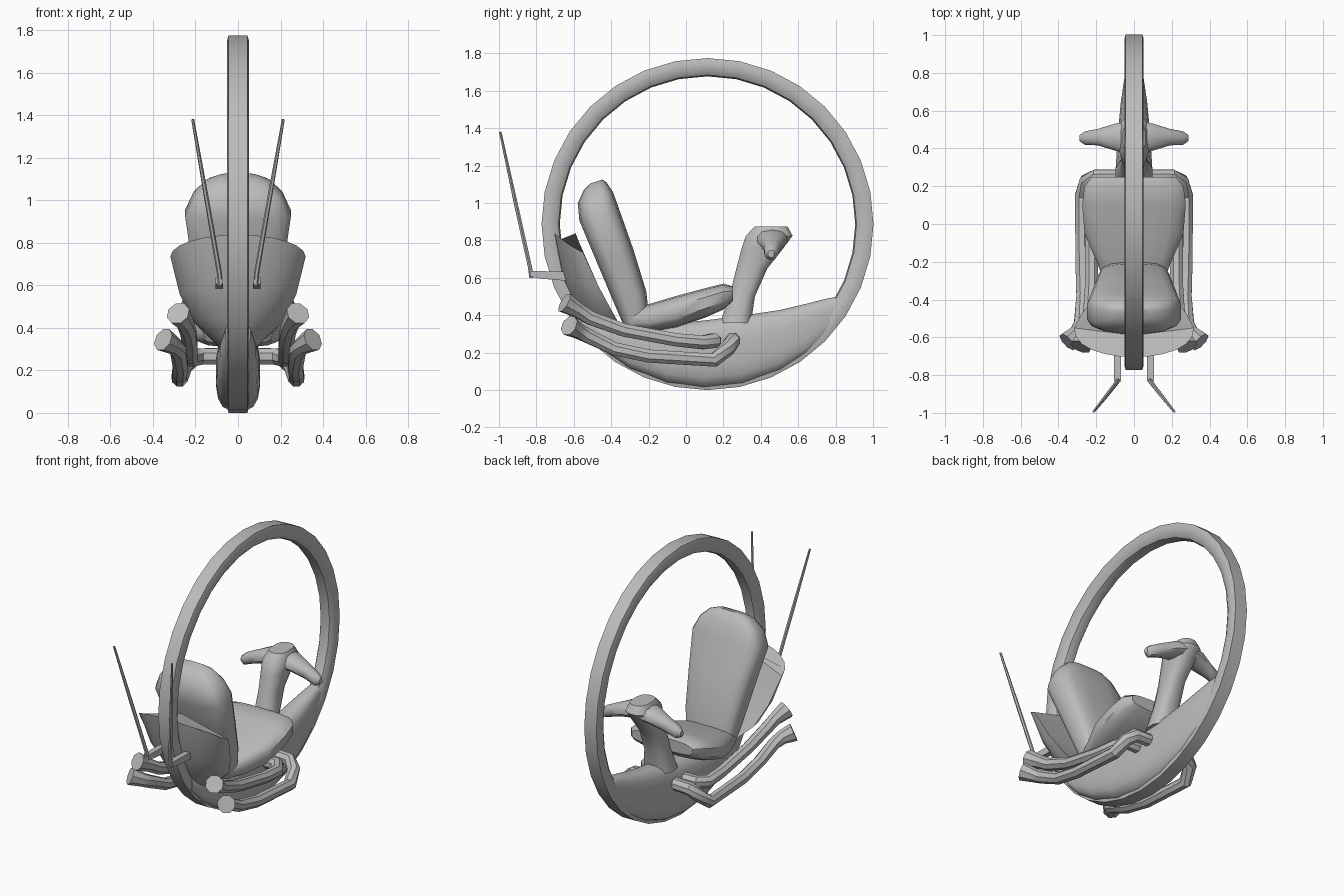
import bpy, bmesh, math
from mathutils import Vector as V

grey = bpy.data.materials.new("plain grey")
grey.diffuse_color = (0.5, 0.5, 0.5, 1)
X, Y, Z = V((1, 0, 0)), V((0, 1, 0)), V((0, 0, 1))


def loft(name, rings, closed=False, mirror=False, angle=40):
    """Skin a list of equal-length point rings into one object."""
    bm = bmesh.new()
    vs = [[bm.verts.new(p) for p in r] for r in rings]
    n = len(vs[0])
    pairs = list(zip(vs, vs[1:])) + ([(vs[-1], vs[0])] if closed else [])
    for a, b in pairs:
        for i in range(n):
            j = (i + 1) % n
            bm.faces.new((a[i], a[j], b[j], b[i]))
    if not closed:
        bm.faces.new(vs[0])
        bm.faces.new(vs[-1])
    bmesh.ops.recalc_face_normals(bm, faces=bm.faces)
    me = bpy.data.meshes.new(name)
    bm.to_mesh(me)
    bm.free()
    me.materials.append(grey)
    ob = bpy.data.objects.new(name, me)
    bpy.context.collection.objects.link(ob)
    bpy.ops.object.select_all(action='DESELECT')
    ob.select_set(True)
    bpy.context.view_layer.objects.active = ob
    bpy.ops.object.shade_smooth_by_angle(angle=math.radians(angle))
    if mirror:
        m = ob.modifiers.new("mirror", 'MIRROR')
        m.use_mirror_merge = False
    return ob


def oval(c, u, v, a, b, n=16, p=0.6):
    """Superellipse section: p=1 is round, smaller is boxier."""
    out = []
    for i in range(n):
        t = 2 * math.pi * (i + 0.5) / n
        co, si = math.cos(t), math.sin(t)
        out.append(V(c) + u * a * math.copysign(abs(co) ** p, co)
                   + v * b * math.copysign(abs(si) ** p, si))
    return out


def tube(name, pts, n=8):
    """Round tube through (x, y, z, radius) points, mirrored in x."""
    ps = [V(p[:3]) for p in pts]
    rings = []
    for i, p in enumerate(ps):
        a = (p - ps[i - 1]).normalized() if i else V()
        b = (ps[i + 1] - p).normalized() if i < len(ps) - 1 else V()
        t = (a + b).normalized()
        u = t.cross(Z).normalized()
        rings.append(oval(p, u, u.cross(t), pts[i][3], pts[i][3], n, 1))
    return loft(name, rings, mirror=True)


# Big wheel ring: profile (radius, x) spun about its axle
CY, CZ = 0.115, 0.8875
prof = [(0.8875, -0.044), (0.8875, 0.044), (0.865, 0.051), (0.825, 0.051),
        (0.797, 0.032), (0.79, 0), (0.797, -0.032), (0.825, -0.051), (0.865, -0.051)]
loft("wheel_ring", [[(x, CY + r * math.sin(a), CZ + r * math.cos(a)) for r, x in prof]
                    for a in (2 * math.pi * k / 32 for k in range(32))], closed=True)

# Hull: keel following the wheel, (y, top z, half width)
rings = []
for y, top, w in [(-0.56, 0.42, 0.06), (-0.45, 0.37, 0.085), (-0.3, 0.345, 0.1),
                  (-0.1, 0.355, 0.105), (0.1, 0.375, 0.105), (0.3, 0.4, 0.098),
                  (0.5, 0.43, 0.085), (0.65, 0.465, 0.07), (0.75, 0.49, 0.055), (0.81, 0.5, 0.045)]:
    bot = CZ - math.sqrt(0.88 ** 2 - (y - CY) ** 2)
    rings.append(oval((0, y, (top + bot) / 2), X, Z, w, (top - bot) / 2, 16, 0.65))
loft("hull", rings)

# Seat back and seat cushion: (y, z, half width, half thickness)
lean = V((0, 0.95, 0.31))
loft("seat_back", [oval((0, y, z), X, lean, w, t) for y, z, w, t in [
    (-0.26, 0.35, 0.16, 0.07), (-0.3, 0.5, 0.19, 0.093), (-0.38, 0.72, 0.22, 0.105),
    (-0.465, 0.94, 0.252, 0.112), (-0.485, 1.03, 0.21, 0.1), (-0.485, 1.09, 0.15, 0.065),
    (-0.48, 1.115, 0.09, 0.035)]])
loft("seat_cushion", [oval((0, y, z), X, Z, w, t) for y, z, w, t in [
    (-0.3, 0.375, 0.16, 0.05), (-0.2, 0.385, 0.2, 0.075), (-0.05, 0.42, 0.265, 0.085),
    (0.1, 0.465, 0.277, 0.08), (0.2, 0.5, 0.265, 0.07), (0.25, 0.515, 0.225, 0.04)]])

# Curved shell behind the seat: D-shaped sections
rings = []
for zc, zs, yf, ys, w in [(0.838, 0.735, -0.705, -0.55, 0.318), (0.6, 0.56, -0.66, -0.47, 0.275),
                          (0.45, 0.43, -0.59, -0.4, 0.215), (0.36, 0.36, -0.53, -0.36, 0.14),
                          (0.3, 0.3, -0.47, -0.33, 0.08)]:
    ring = []
    for k in range(13):
        t = math.pi * k / 12
        s = max(math.sin(t), 0)
        ring.append((w * math.cos(t), ys + (yf - ys) * s ** 0.85, zs + (zc - zs) * s))
    for f in (-0.5, 0, 0.5):
        s = 1 - abs(f)
        ring.append((w * f, ys - 0.04 * s, zs + (zc - zs) * s))
    rings.append(ring)
loft("rear_shell", rings)

# Steering column and handlebar
loft("steering_column", [oval((0, y, z), X, Y, w, t, 12, 0.75) for y, z, w, t in [
    (0.265, 0.36, 0.1, 0.085), (0.3, 0.5, 0.075, 0.07), (0.352, 0.65, 0.065, 0.085),
    (0.41, 0.76, 0.075, 0.115), (0.445, 0.825, 0.085, 0.128), (0.455, 0.875, 0.06, 0.09)]])
bar = [(0, 0.455, 0.82, 0.1, 0.05), (0.1, 0.46, 0.8, 0.075, 0.05), (0.19, 0.46, 0.765, 0.046, 0.045),
       (0.26, 0.455, 0.735, 0.037, 0.04), (0.288, 0.455, 0.728, 0.017, 0.02)]
loft("handlebar", [oval((s * x, y, z), Y, Z, a, b, 10, 0.9)
                   for s, part in ((-1, bar[:0:-1]), (1, bar)) for x, y, z, a, b in part])

# Exhaust pipes with flared tips
tube("upper_exhaust", [(0.07, 0.15, 0.265, 0.04), (0.18, 0.15, 0.265, 0.042), (0.222, 0.09, 0.255, 0.04),
                       (0.225, -0.05, 0.268, 0.038), (0.225, -0.33, 0.32, 0.038),
                       (0.235, -0.51, 0.385, 0.04), (0.25, -0.575, 0.425, 0.042),
                       (0.282, -0.65, 0.468, 0.057)])
tube("lower_exhaust", [(0.07, 0.25, 0.27, 0.04), (0.2, 0.25, 0.265, 0.042), (0.25, 0.225, 0.225, 0.042),
                       (0.275, 0.15, 0.16, 0.04), (0.275, -0.2, 0.182, 0.038),
                       (0.27, -0.38, 0.22, 0.038), (0.28, -0.53, 0.292, 0.041),
                       (0.3, -0.575, 0.315, 0.043), (0.352, -0.625, 0.345, 0.057)])

# Antenna brackets and rods
loft("antenna_bracket", [[(0.088 + sx * 0.018, y, z + sz * h) for sx, sz in
                          ((-1, -1), (1, -1), (1, 1), (-1, 1))]
                         for y, z, h in ((-0.58, 0.606, 0.026), (-0.78, 0.616, 0.02), (-0.835, 0.622, 0.015))],
     mirror=True, angle=30)
tube("antenna_rod", [(0.086, -0.825, 0.6, 0.013), (0.088, -0.835, 0.66, 0.012),
                     (0.15, -0.915, 1.02, 0.011), (0.213, -0.993, 1.38, 0.007)], n=6)
